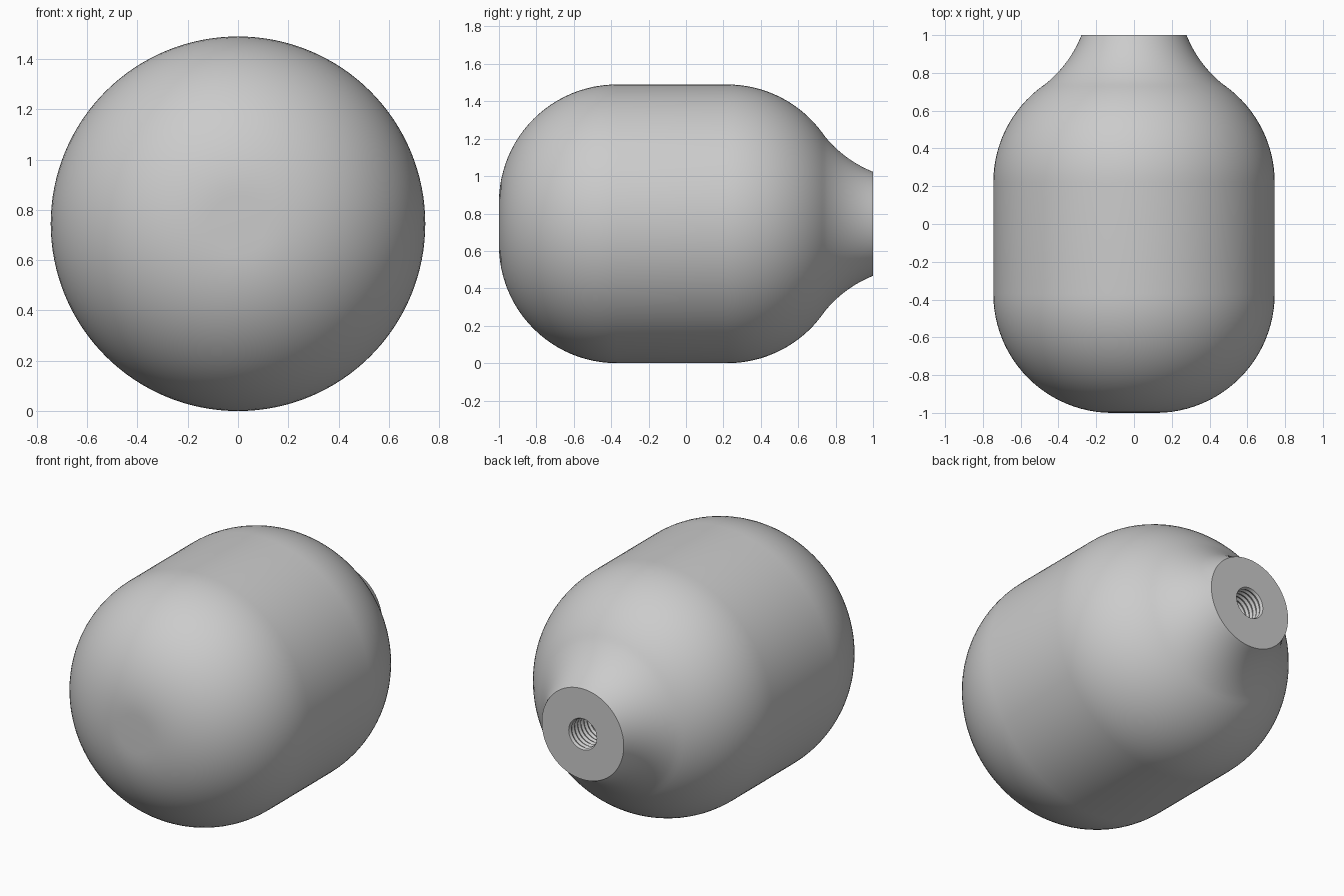
import bpy
import bmesh
from math import cos, sin, pi, radians, atan2
from mathutils import Vector

if "Cube" in bpy.data.objects:
    bpy.data.objects.remove(bpy.data.objects["Cube"], do_unlink=True)

SEGMENTS = 128
BODY_RADIUS = 0.745
ROUND = 0.63
FLAT = BODY_RADIUS - ROUND       # radius of the flat front end
HOLE_RADIUS = 0.095
HOLE_DEPTH = 0.6
NECK_CENTRE = (1.232, 0.864)     # centre of the concave neck arc (y, radius)
BACK_CENTRE = (0.22, FLAT)       # centre of the rear shoulder arc


def arc(centre, radius, start, end, steps):
    """Points (y, radius) along an arc."""
    angles = [start + (end - start) * i / steps for i in range(steps + 1)]
    return [(centre[0] + radius * cos(a), centre[1] + radius * sin(a)) for a in angles]


# Outer profile: flat front, rounded shoulder, cylinder, rear shoulder, flared neck
join = atan2(NECK_CENTRE[1] - BACK_CENTRE[1], NECK_CENTRE[0] - BACK_CENTRE[0])
neck_end = atan2(0.278 - NECK_CENTRE[1], 1 - NECK_CENTRE[0]) + 2 * pi
profile = [(-1, 0)]
profile += arc((ROUND - 1, FLAT), ROUND, pi, pi / 2, 24)
profile += arc(BACK_CENTRE, ROUND, pi / 2, join, 16)
profile += arc(NECK_CENTRE, ROUND, join + pi, neck_end, 14)[1:]
profile[-1] = (1, 0.278)

# Bore in the neck, with fine ridges down its wall
ridges = 40
for i in range(ridges + 1):
    profile.append((1 - HOLE_DEPTH * i / ridges, HOLE_RADIUS - 0.008 * (i % 2)))
profile.append((1 - HOLE_DEPTH, 0))

# Revolve the profile about the y axis
bm = bmesh.new()
verts = [bm.verts.new((r, y, 0)) for y, r in profile]
edges = [bm.edges.new(pair) for pair in zip(verts, verts[1:])]
bmesh.ops.spin(bm, geom=verts + edges, cent=(0, 0, 0), axis=(0, 1, 0),
               angle=2 * pi, steps=SEGMENTS, use_duplicate=False)
bmesh.ops.remove_doubles(bm, verts=bm.verts, dist=0.0001)
bmesh.ops.recalc_face_normals(bm, faces=bm.faces)
bmesh.ops.translate(bm, vec=Vector((0, 0, BODY_RADIUS)), verts=bm.verts)

mesh = bpy.data.meshes.new("rounded_body")
bm.to_mesh(mesh)
bm.free()
body = bpy.data.objects.new("rounded_body", mesh)
bpy.context.collection.objects.link(body)

# Plain grey finish
grey = bpy.data.materials.new("plain_grey")
grey.use_nodes = True
colour = (0.6, 0.6, 0.6, 1)
grey.diffuse_color = colour
grey.node_tree.nodes["Principled BSDF"].inputs["Base Color"].default_value = colour
mesh.materials.append(grey)

bpy.context.view_layer.objects.active = body
body.select_set(True)
bpy.ops.object.shade_smooth_by_angle(angle=radians(30))
